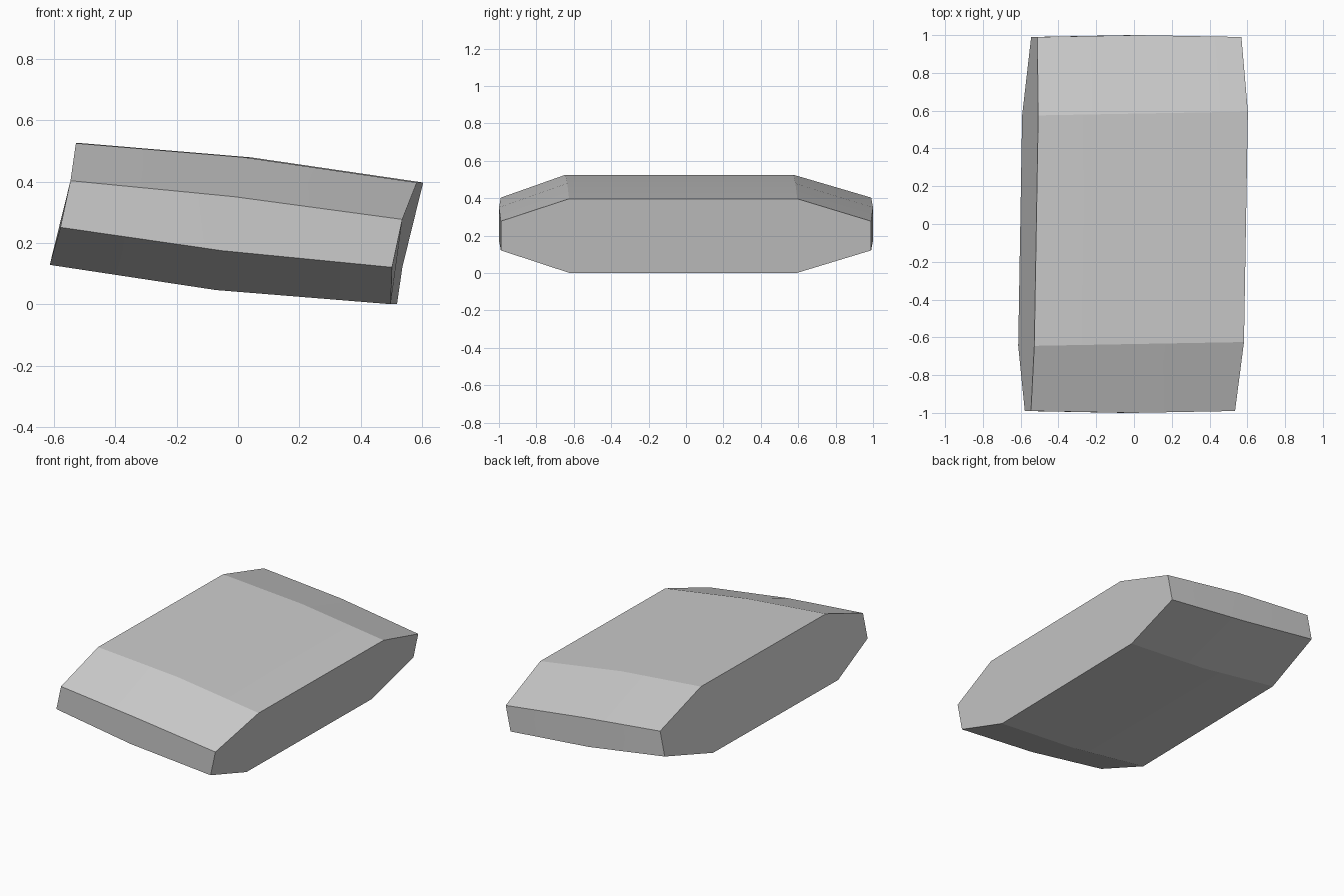
import bpy
import bmesh

cube = bpy.data.objects.get("Cube")
if cube:
    bpy.data.objects.remove(cube, do_unlink=True)

# Plain grey material
grey = bpy.data.materials.new("plain grey")
grey.use_nodes = True
colour = (0.6, 0.6, 0.6, 1)
grey.diffuse_color = colour
grey.node_tree.nodes["Principled BSDF"].inputs["Base Color"].default_value = colour

LEAN = 0.215    # sideways lean with height
YAW = 0.017     # slight turn about the vertical
TAPER = 0.015   # side caps narrow toward the ends


def section(bm, x, z, half_height, lip, reach, shift, taper):
    """One ring of a chamfered slab: eight corners around the long axis."""
    flat = 0.61
    quarter = [(reach, lip), (flat, half_height)]
    upper = quarter + [(-y, h) for y, h in reversed(quarter)]
    ring = upper + [(y, -h) for y, h in reversed(upper)]
    verts = []
    for y, h in ring:
        at_end = abs(y) > flat
        px = x + LEAN * h + YAW * y - (taper if at_end else 0)
        py = y if at_end else y + shift
        verts.append(bm.verts.new((px, py, z + h)))
    return verts


# Slab body: lofted through two side caps and a fuller middle
bm = bmesh.new()
rings = [
    section(bm, -0.56, 0.327, 0.198, 0.076, 0.99, -0.035, -TAPER),
    section(bm, -0.015, 0.263, 0.216, 0.088, 1.0, -0.025, 0),
    section(bm, 0.55, 0.199, 0.198, 0.078, 0.99, -0.015, TAPER),
]
for a, b in zip(rings, rings[1:]):
    for i in range(len(a)):
        j = (i + 1) % len(a)
        bm.faces.new((a[i], a[j], b[j], b[i]))
bm.faces.new(rings[0])
bm.faces.new(rings[-1])
bmesh.ops.recalc_face_normals(bm, faces=bm.faces)

mesh = bpy.data.meshes.new("chamfered_slab")
bm.to_mesh(mesh)
bm.free()
mesh.materials.append(grey)
slab = bpy.data.objects.new("chamfered_slab", mesh)
bpy.context.collection.objects.link(slab)

# Soften only the gentle bends across the middle
bpy.context.view_layer.objects.active = slab
slab.select_set(True)
bpy.ops.object.shade_smooth_by_angle(angle=0.26)
